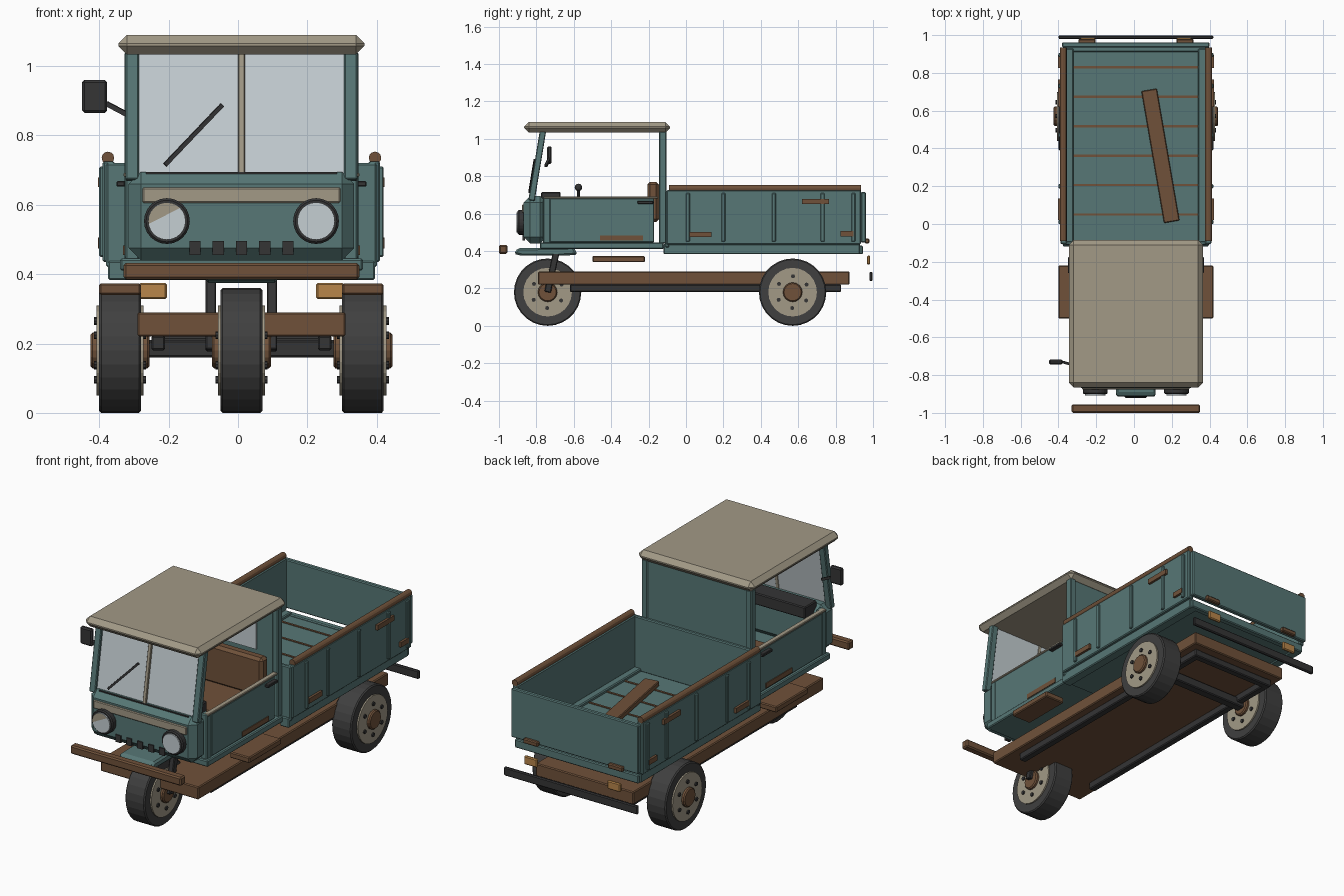
import bpy, bmesh, math
from mathutils import Vector, Matrix

if "Cube" in bpy.data.objects:
    bpy.data.objects.remove(bpy.data.objects["Cube"])

C = 0.01  # body centre line


def material(name, r, g, b):
    m = bpy.data.materials.new(name)
    m.use_nodes = True
    m.diffuse_color = (r, g, b, 1)
    m.node_tree.nodes["Principled BSDF"].inputs["Base Color"].default_value = (r, g, b, 1)
    return m


TEAL = material("faded teal paint", .095, .185, .18)
CREAM = material("dusty cream", .36, .32, .24)
BROWN = material("rusty brown", .16, .083, .042)
BLACK = material("black trim", .035, .035, .036)
TYRE = material("tyre rubber", .05, .05, .05)
GLASS = material("pale glass", .56, .62, .65)
AMBER = material("amber lamp", .48, .24, .07)


def finish(name, bm, mat, bevel=0):
    bmesh.ops.recalc_face_normals(bm, faces=bm.faces)
    me = bpy.data.meshes.new(name)
    bm.to_mesh(me)
    bm.free()
    me.materials.append(mat)
    ob = bpy.data.objects.new(name, me)
    bpy.context.collection.objects.link(ob)
    if bevel:
        mod = ob.modifiers.new("Bevel", "BEVEL")
        mod.width = bevel
        mod.segments = 1
        mod.limit_method = "ANGLE"
    return ob


def box(name, x, y, z, mat, bevel=.005):
    """Box from (low, high) ranges; x is measured from the centre line."""
    bm = bmesh.new()
    size = (x[1] - x[0], y[1] - y[0], z[1] - z[0])
    mid = (sum(x) / 2 + C, sum(y) / 2, sum(z) / 2)
    bmesh.ops.create_cube(bm, size=1, matrix=Matrix.Translation(mid) @ Matrix.Diagonal((*size, 1)))
    return finish(name, bm, mat, bevel)


def pair(name, x, y, z, mat, bevel=.005):
    """The same box on both sides."""
    box(name + "_left", x, y, z, mat, bevel)
    box(name + "_right", (-x[1], -x[0]), y, z, mat, bevel)


def beam(name, a, b, w, d, mat, bevel=.004):
    """Rectangular bar from a to b."""
    a, b = Vector(a), Vector(b)
    rot = (b - a).to_track_quat("Z", "Y").to_matrix().to_4x4()
    bm = bmesh.new()
    bmesh.ops.create_cube(bm, size=1, matrix=Matrix.Translation((a + b) / 2 + Vector((C, 0, 0)))
                          @ rot @ Matrix.Diagonal((w, d, (b - a).length, 1)))
    return finish(name, bm, mat, bevel)


def rod(name, a, b, r, mat, sides=24, bevel=0):
    """Round bar from a to b."""
    a, b = Vector(a), Vector(b)
    rot = (b - a).to_track_quat("Z", "Y").to_matrix().to_4x4()
    bm = bmesh.new()
    bmesh.ops.create_cone(bm, cap_ends=True, segments=sides, radius1=r, radius2=r,
                          depth=(b - a).length,
                          matrix=Matrix.Translation((a + b) / 2 + Vector((C, 0, 0))) @ rot)
    return finish(name, bm, mat, bevel)


def plate(name, pts, x, mat, bevel=0):
    """Side profile (y, z) extruded across x."""
    bm = bmesh.new()
    f = bm.faces.new([bm.verts.new((x[0] + C, y, z)) for y, z in pts])
    ext = bmesh.ops.extrude_face_region(bm, geom=[f])
    bmesh.ops.translate(bm, vec=(x[1] - x[0], 0, 0),
                        verts=[v for v in ext["geom"] if isinstance(v, bmesh.types.BMVert)])
    return finish(name, bm, mat, bevel)


# Wheels: tyre, rim, hub and bolts on both faces
def wheel(name, x, y):
    z = .18
    rod(name + "_tyre", (x - .06, y, z), (x + .06, y, z), .18, TYRE, 28, .006)
    rod(name + "_rim", (x - .068, y, z), (x + .068, y, z), .13, CREAM)
    rod(name + "_hub", (x - .085, y, z), (x + .085, y, z), .052, BROWN, 16, .006)
    for i in range(6):
        t = i * math.pi / 3 + .5
        by, bz = y + .085 * math.cos(t), z + .085 * math.sin(t)
        rod(f"{name}_bolt_{i}", (x - .075, by, bz), (x + .075, by, bz), .011, BLACK, 8)


wheel("front_wheel", 0, -.74)
wheel("rear_wheel_left", .35, .57)
wheel("rear_wheel_right", -.35, .57)

# Chassis
box("chassis_board", (-.3, .3), (-.79, .875), (.22, .29), BROWN)
pair("chassis_rail", (.22, .26), (-.62, .83), (.18, .222), BLACK)
box("rear_axle", (-.3, .3), (.545, .595), (.16, .21), BLACK)
box("rear_cross_bar", (-.24, .24), (.79, .83), (.18, .22), BLACK)
for s, side in ((1, "left"), (-1, "right")):
    beam("front_fork_" + side, (s * .088, -.74, .18), (s * .088, -.69, .41), .03, .035, BLACK)
plate("front_fender", [(-.92, .385), (-.9, .415), (-.6, .42), (-.58, .38), (-.66, .375), (-.88, .375)],
      (-.105, .105), TEAL, .01)
box("front_bumper", (-.34, .34), (-1, -.955), (.385, .432), BROWN, .007)
box("rear_bumper", (-.41, .41), (.98, .998), (.24, .287), BLACK)
pair("rear_lamp", (.215, .295), (.968, .985), (.328, .375), AMBER)
pair("side_step", (.29, .41), (-.5, -.22), (.34, .373), BROWN)

# Cab lower body
box("cab_floor", (-.35, .35), (-.78, -.12), (.41, .445), TEAL)
box("nose", (-.325, .325), (-.868, -.745), (.44, .695), TEAL, .035)
pair("nose_side", (.295, .335), (-.765, -.725), (.44, .69), TEAL)
box("nose_band", (-.285, .285), (-.876, -.86), (.605, .65), CREAM, .004)
for i in range(5):
    x = (i - 2) * .067
    box(f"grille_slot_{i}", (x - .016, x + .016), (-.874, -.86), (.455, .495), BLACK, 0)
for s, side in ((1, "left"), (-1, "right")):
    x = s * .215
    rod("headlight_ring_" + side, (x, -.9, .553), (x, -.84, .553), .066, BLACK, 24, .006)
    rod("headlight_lens_" + side, (x, -.907, .553), (x, -.89, .553), .054, GLASS)

# Dirt patch over the upper part of one lens
bm = bmesh.new()
arc = [math.radians(45 + 16 * i) for i in range(10)]
bm.faces.new([bm.verts.new((-.205 + .053 * math.cos(t), -.909, .553 + .053 * math.sin(t))) for t in arc])
finish("lens_dirt", bm, CREAM)

pair("door", (.315, .337), (-.73, -.17), (.445, .682), TEAL)
pair("door_top_trim", (.312, .34), (-.76, -.15), (.68, .692), CREAM, .003)
pair("door_handle", (.335, .36), (-.26, -.175), (.652, .668), BLACK, .003)
pair("door_rust", (.33, .341), (-.46, -.23), (.455, .482), BROWN, 0)

# Cab upper body
box("cab_rear_wall", (-.325, .325), (-.135, -.112), (.44, 1.04), TEAL)
pair("rear_pillar", (.3, .337), (-.145, -.105), (.44, 1.04), TEAL)
box("rear_window", (-.2, .2), (-.142, -.134), (.78, .97), GLASS, 0)
for s, side in ((1, "left"), (-1, "right")):
    beam("windscreen_pillar_" + side, (s * .315, -.826, .67), (s * .315, -.765, 1.04), .038, .034, TEAL)
plate("windscreen", [(-.827, .685), (-.768, 1.04), (-.76, 1.04), (-.819, .685)], (-.298, .298), GLASS)
beam("windscreen_divider", (0, -.828, .685), (0, -.769, 1.04), .019, .022, CREAM, .002)
beam("wiper", (-.22, -.836, .715), (-.055, -.808, .888), .012, .012, BLACK, 0)
box("windscreen_seal", (-.275, .275), (-.84, -.81), (.682, .694), BLACK, 0)
box("roof", (-.355, .355), (-.865, -.085), (1.033, 1.09), CREAM, .025)
box("mirror", (-.46, -.387), (-.743, -.718), (.865, .96), BLACK, .007)
beam("mirror_arm", (-.39, -.73, .892), (-.32, -.75, .855), .014, .014, BLACK, 0)

# Cab interior
box("dashboard", (-.27, .27), (-.775, -.67), (.65, .715), BLACK)
rod("lever", (.0, -.575, .44), (.0, -.575, .735), .009, BLACK, 8)
bm = bmesh.new()
bmesh.ops.create_uvsphere(bm, u_segments=12, v_segments=8, radius=.02,
                          matrix=Matrix.Translation((C, -.575, .74)))
finish("lever_knob", bm, BLACK)
box("seat_base", (-.28, .28), (-.5, -.175), (.445, .56), BROWN, .015)
box("seat_back", (-.28, .28), (-.207, -.145), (.555, .77), BROWN, .015)

# Cargo bed
pair("bed_sill", (.33, .385), (-.12, .93), (.383, .438), TEAL)
box("bed_floor", (-.38, .38), (-.115, .93), (.39, .422), TEAL)
pair("bed_side", (.365, .4), (-.105, .935), (.435, .725), TEAL)
box("bed_front_wall", (-.39, .39), (-.112, -.09), (.42, .72), TEAL)
box("tailgate", (-.39, .39), (.935, .962), (.445, .715), TEAL)
box("bed_rear_sill", (-.38, .38), (.91, .945), (.383, .43), TEAL)
for i, y in enumerate((.01, .2, .47, .73, .895)):
    pair(f"bed_rib_{i}", (.395, .41), (y - .011, y + .011), (.45, .71), TEAL, .004)
for i in range(6):
    y = .05 + .156 * i
    box(f"floor_seam_{i}", (-.345, .345), (y - .006, y + .006), (.418, .426), BROWN, 0)
for s, side in ((1, "left"), (-1, "right")):
    rod("bed_rail_" + side, (s * .385, -.09, .735), (s * .385, .935, .735), .018, BROWN, 12)
for i, (y0, y1, z) in enumerate(((.02, .135, .488), (.62, .765, .665), (.825, .895, .492))):
    pair(f"bed_rust_{i}", (.397, .413), (y0, y1), (z - .014, z + .014), BROWN, 0)
pair("tailgate_hinge", (.215, .305), (.955, .98), (.44, .467), BROWN)
beam("loose_plank", (.07, .71, .44), (.19, .012, .44), .083, .03, BROWN)
